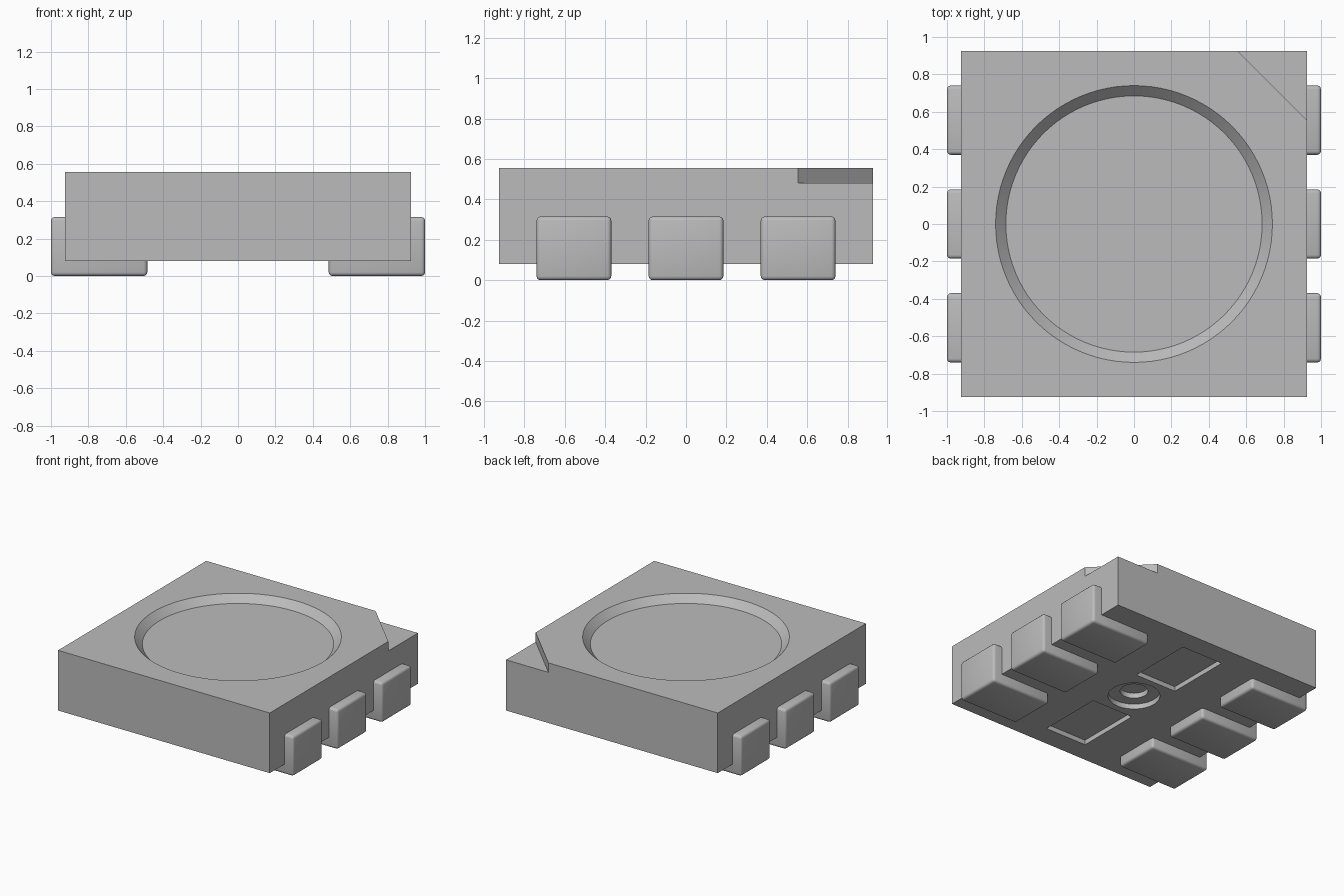
import bpy, bmesh, math
from mathutils import Matrix, Vector

cube = bpy.data.objects.get("Cube")
if cube:
    bpy.data.objects.remove(cube, do_unlink=True)

grey = bpy.data.materials.new("plain grey")
grey.use_nodes = True
grey.diffuse_color = (0.5, 0.5, 0.5, 1)
grey.node_tree.nodes["Principled BSDF"].inputs["Base Color"].default_value = (0.5, 0.5, 0.5, 1)


def add_object(name, bm):
    bmesh.ops.recalc_face_normals(bm, faces=bm.faces)
    mesh = bpy.data.meshes.new(name)
    bm.to_mesh(mesh)
    bm.free()
    mesh.materials.append(grey)
    obj = bpy.data.objects.new(name, mesh)
    bpy.context.collection.objects.link(obj)
    return obj


def box(name, low, high, turn=0, bevel=0):
    low, high = Vector(low), Vector(high)
    bm = bmesh.new()
    place = Matrix.LocRotScale((low + high) / 2, None, high - low)
    bmesh.ops.create_cube(bm, size=1, matrix=Matrix.Rotation(turn, 4, "Z") @ place)
    if bevel:
        bmesh.ops.bevel(bm, geom=bm.edges[:], offset=bevel, segments=3,
                        profile=0.5, affect="EDGES")
    return add_object(name, bm)


def cone(name, r_low, r_high, z_low, z_high):
    bm = bmesh.new()
    bmesh.ops.create_cone(bm, cap_ends=True, segments=96, radius1=r_low, radius2=r_high,
                          depth=z_high - z_low,
                          matrix=Matrix.Translation((0, 0, (z_low + z_high) / 2)))
    return add_object(name, bm)


def smooth(obj):
    bpy.ops.object.select_all(action="DESELECT")
    obj.select_set(True)
    bpy.context.view_layer.objects.active = obj
    bpy.ops.object.shade_smooth_by_angle(angle=math.radians(30))


# Square housing
HALF, BOTTOM, TOP = 0.925, 0.08, 0.555
housing = box("housing", (-HALF, -HALF, BOTTOM), (HALF, HALF, TOP))

# Sloped round dish on top; the cutter continues past the top at the same slope
cutters = [cone("dish_cutter", 0.685, 0.795, TOP - 0.055, TOP + 0.055)]

# Corner mark: a diagonal step at the back left corner
diagonal = (HALF + 0.555) / math.sqrt(2)
cutters.append(box("corner_cutter", (diagonal, -1, TOP - 0.075),
                   (diagonal + 1, 1, TOP + 0.1), turn=math.pi / 4))

# Underside: stepped round recess and two rectangular pockets
cutters.append(cone("round_cutter", 0.186, 0.186, BOTTOM - 0.1, BOTTOM + 0.04))
cutters.append(cone("hole_cutter", 0.1, 0.1, BOTTOM - 0.1, BOTTOM + 0.08))
for y in (-0.5, 0.5):
    cutters.append(box("pocket_cutter", (-0.18, y - 0.26, BOTTOM - 0.1),
                       (0.18, y + 0.26, BOTTOM + 0.037)))

for cutter in cutters:
    cut = housing.modifiers.new(cutter.name, "BOOLEAN")
    cut.operation = "DIFFERENCE"
    cut.solver = "EXACT"
    cut.object = cutter
bpy.context.view_layer.update()
result = bpy.data.meshes.new_from_object(
    housing.evaluated_get(bpy.context.evaluated_depsgraph_get()))
housing.modifiers.clear()
housing.data = result
for cutter in cutters:
    bpy.data.objects.remove(cutter, do_unlink=True)
smooth(housing)

# Three rounded contact pads along each side
for side, turn in (("left", 0), ("right", math.pi)):
    for place, y in (("front", -0.555), ("middle", 0), ("back", 0.555)):
        y = y if turn == 0 else -y
        pad = box(f"{side}_{place}_pad", (0.485, y - 0.185, 0), (1, y + 0.185, 0.315),
                  turn=turn, bevel=0.02)
        smooth(pad)
